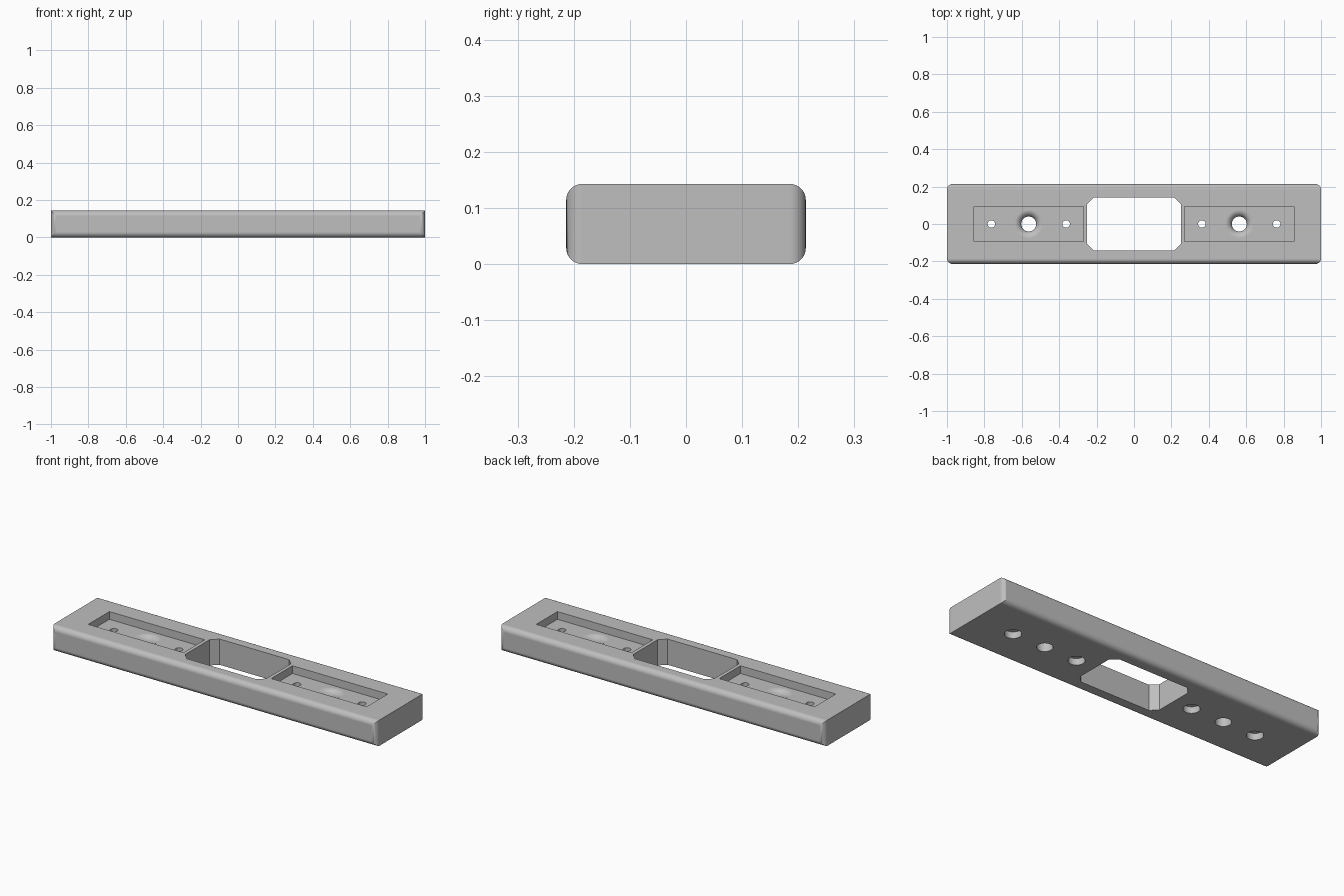
import bpy, bmesh, math

if "Cube" in bpy.data.objects:
    bpy.data.objects.remove(bpy.data.objects["Cube"])

HX, HY, H = 1.0, 0.2135, 0.143      # half length, half width, height
FLOOR = 0.1                         # pocket floor height
FILLET = 0.0286
POCKET_X = 0.563                    # centre of each pocket

grey = bpy.data.materials.new("grey")
grey.diffuse_color = (0.52, 0.52, 0.52, 1)
grey.use_nodes = True
grey.node_tree.nodes["Principled BSDF"].inputs["Base Color"].default_value = grey.diffuse_color


def finish(name, bm):
    bmesh.ops.recalc_face_normals(bm, faces=bm.faces)
    me = bpy.data.meshes.new(name)
    bm.to_mesh(me)
    bm.free()
    me.materials.append(grey)
    ob = bpy.data.objects.new(name, me)
    bpy.context.collection.objects.link(ob)
    return ob


def rounded_rect(w, h, r, n):
    """Rectangle of half sizes w, h with corners of n segments (1 = chamfer)."""
    pts = []
    for k, (sx, sy) in enumerate([(1, 1), (-1, 1), (-1, -1), (1, -1)]):
        for i in range(n + 1):
            a = math.pi / 2 * (k + i / n)
            pts.append((sx * (w - r) + r * math.cos(a), sy * (h - r) + r * math.sin(a)))
    return pts


def prism(name, pts, lo, hi, place):
    bm = bmesh.new()
    rings = [[bm.verts.new(place(u, v, d)) for u, v in pts] for d in (lo, hi)]
    n = len(pts)
    for ring in rings:
        bm.faces.new(ring)
    for i in range(n):
        j = (i + 1) % n
        bm.faces.new((rings[0][i], rings[0][j], rings[1][j], rings[1][i]))
    return finish(name, bm)


def lathe(name, profile, x, n=40):
    bm = bmesh.new()
    rings = [[bm.verts.new((x + r * math.cos(math.tau * i / n), r * math.sin(math.tau * i / n), z))
              for i in range(n)] for r, z in profile]
    bm.faces.new(rings[0])
    bm.faces.new(rings[-1])
    for a, b in zip(rings, rings[1:]):
        for i in range(n):
            j = (i + 1) % n
            bm.faces.new((a[i], a[j], b[j], b[i]))
    return finish(name, bm)


def combine(target, cutter, operation):
    mod = target.modifiers.new("cut", 'BOOLEAN')
    mod.operation, mod.object, mod.solver = operation, cutter, 'EXACT'
    bpy.context.view_layer.objects.active = target
    bpy.ops.object.modifier_apply(modifier=mod.name)
    bpy.data.objects.remove(cutter)


def upright(u, v, d):
    return (u, v, d)


# Bar: rounded long edges, then rounded upright corners
bar = prism("mounting_bar", rounded_rect(HY, H / 2, FILLET, 8), -HX, HX,
            lambda u, v, d: (d, u, v + H / 2))
combine(bar, prism("corner_cutter", rounded_rect(HX, HY, FILLET, 8), -0.1, 0.3, upright), 'INTERSECT')

# Chamfered central window
combine(bar, prism("window_cutter", rounded_rect(0.25, 0.143, 0.036, 1), -0.1, 0.3, upright), 'DIFFERENCE')
# the chamfer points of a one-segment corner lie on both straight sides

# Profiles of the flared main hole and the counterbored screw holes
R, F = 0.04, 0.036
flared = [(R, -0.05)] + [(R + F - F * math.cos(t), FLOOR - F + F * math.sin(t))
                         for t in (math.pi / 2 * i / 8 for i in range(9))] + [(R + F, 0.2)]
screw = [(0.042, -0.05), (0.042, 0.036), (0.02, 0.036), (0.02, 0.2)]

for s in (-1, 1):
    # Shallow pocket
    rect = [(s * POCKET_X + a * 0.293, b * 0.093) for a, b in ((1, 1), (-1, 1), (-1, -1), (1, -1))]
    combine(bar, prism("pocket_cutter", rect, FLOOR, 0.3, upright), 'DIFFERENCE')
    # Holes through the pocket floor
    combine(bar, lathe("main_hole_cutter", flared, s * POCKET_X), 'DIFFERENCE')
    for dx in (-0.2, 0.2):
        combine(bar, lathe("screw_hole_cutter", screw, s * POCKET_X + dx), 'DIFFERENCE')

# Smooth the fillets while keeping flat faces flat
bpy.ops.object.select_all(action='DESELECT')
bar.select_set(True)
bpy.context.view_layer.objects.active = bar
bpy.ops.object.shade_smooth_by_angle(angle=math.radians(30))
weighted = bar.modifiers.new("flat_faces", 'WEIGHTED_NORMAL')
weighted.keep_sharp = True
weighted.weight = 100
